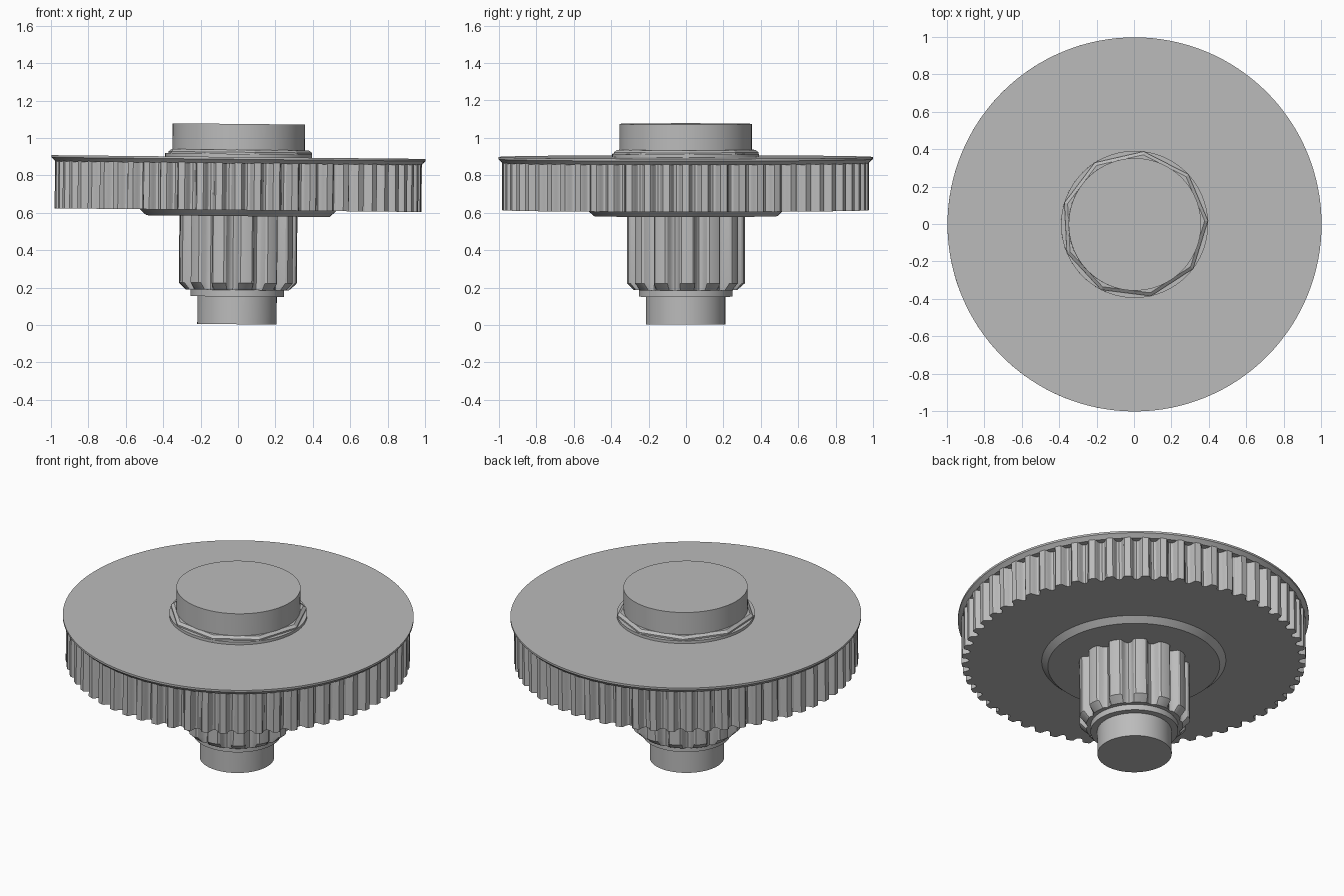
import bpy, bmesh, math

if "Cube" in bpy.data.objects:
    bpy.data.objects.remove(bpy.data.objects["Cube"])

# Single plain metal colour
metal = bpy.data.materials.new("grey metal")
metal.diffuse_color = (0.5, 0.5, 0.5, 1)
metal.use_nodes = True
metal.node_tree.nodes["Principled BSDF"].inputs["Base Color"].default_value = metal.diffuse_color

TILT = 0.01  # the whole spindle leans very slightly about y
parts = []


def loft(name, rings):
    """Join equal-length rings of points into a closed solid with flat caps."""
    bm = bmesh.new()
    loops = [[bm.verts.new(p) for p in ring] for ring in rings]
    n = len(loops[0])
    for a, b in zip(loops, loops[1:]):
        for i in range(n):
            j = (i + 1) % n
            bm.faces.new((a[i], a[j], b[j], b[i]))
    bm.faces.new(loops[0][::-1])
    bm.faces.new(loops[-1])
    bmesh.ops.recalc_face_normals(bm, faces=bm.faces[:])
    me = bpy.data.meshes.new(name)
    bm.to_mesh(me)
    bm.free()
    me.materials.append(metal)
    ob = bpy.data.objects.new(name, me)
    bpy.context.collection.objects.link(ob)
    ob.rotation_euler = (0, TILT, 0)
    ob.location = (-0.006, -0.002, 0.002)
    parts.append(ob)
    return ob


def turned(name, profile, sides=96, phase=0.0):
    """Round part from (radius, height) pairs, bottom to top."""
    return loft(name, [[(r * math.cos(phase + math.tau * i / sides),
                         r * math.sin(phase + math.tau * i / sides), z)
                        for i in range(sides)] for r, z in profile])


def tooth_outline(teeth, shape, phase=0.0):
    """Repeat one tooth, given as (fraction of pitch, radius), round the axis."""
    return [(r, phase + math.tau * (k + f) / teeth)
            for k in range(teeth) for f, r in shape]


def gear(name, outline, levels):
    """Extrude an outline through (height, largest radius) levels."""
    return loft(name, [[(min(r, cap) * math.cos(a), min(r, cap) * math.sin(a), z)
                        for r, a in outline] for z, cap in levels])


# Bottom bearing end and its small shoulder
turned("bottom_shaft", [(0.212, 0.002), (0.212, 0.16)])
turned("bottom_shoulder", [(0.25, 0.15), (0.25, 0.2)])

# Small pinion with rounded flutes and a chamfered lower end
flute = [(-0.27, 0.307), (-0.2, 0.315), (0, 0.318), (0.2, 0.315), (0.27, 0.307),
         (0.34, 0.283), (0.42, 0.269), (0.5, 0.265), (0.58, 0.269), (0.66, 0.283)]
gear("pinion", tooth_outline(13, flute, 0.03),
     [(0.185, 0.276), (0.222, 0.33), (0.6, 0.33)])

# Tapered hub under the large wheel
turned("lower_hub", [(0.49, 0.58), (0.525, 0.612), (0.525, 0.63)])

# Large toothed wheel with round-bottomed grooves
groove = [(-0.24, 0.973), (-0.17, 0.981), (0.17, 0.981), (0.24, 0.973),
          (0.29, 0.957), (0.38, 0.944), (0.5, 0.939), (0.62, 0.944), (0.71, 0.957)]
gear("large_wheel", tooth_outline(60, groove), [(0.612, 1), (0.875, 1)])

# Thin flange covering the wheel, chamfered below
turned("flange", [(0.978, 0.862), (0.985, 0.87), (1.0, 0.884), (1.0, 0.896)], 128)

# Collar: round base with a faceted top
turned("collar_base", [(0.393, 0.885), (0.393, 0.913)])
turned("collar_facets", [(0.393, 0.9), (0.393, 0.922), (0.375, 0.935)], 9, 0.05)

# Top boss
turned("top_boss", [(0.354, 0.89), (0.354, 1.073)])

# Smooth the curved walls, keep edges crisp
bpy.ops.object.select_all(action='DESELECT')
for ob in parts:
    if ob.name != "collar_facets":
        ob.select_set(True)
bpy.context.view_layer.objects.active = parts[0]
bpy.ops.object.shade_smooth_by_angle(angle=math.radians(30))
